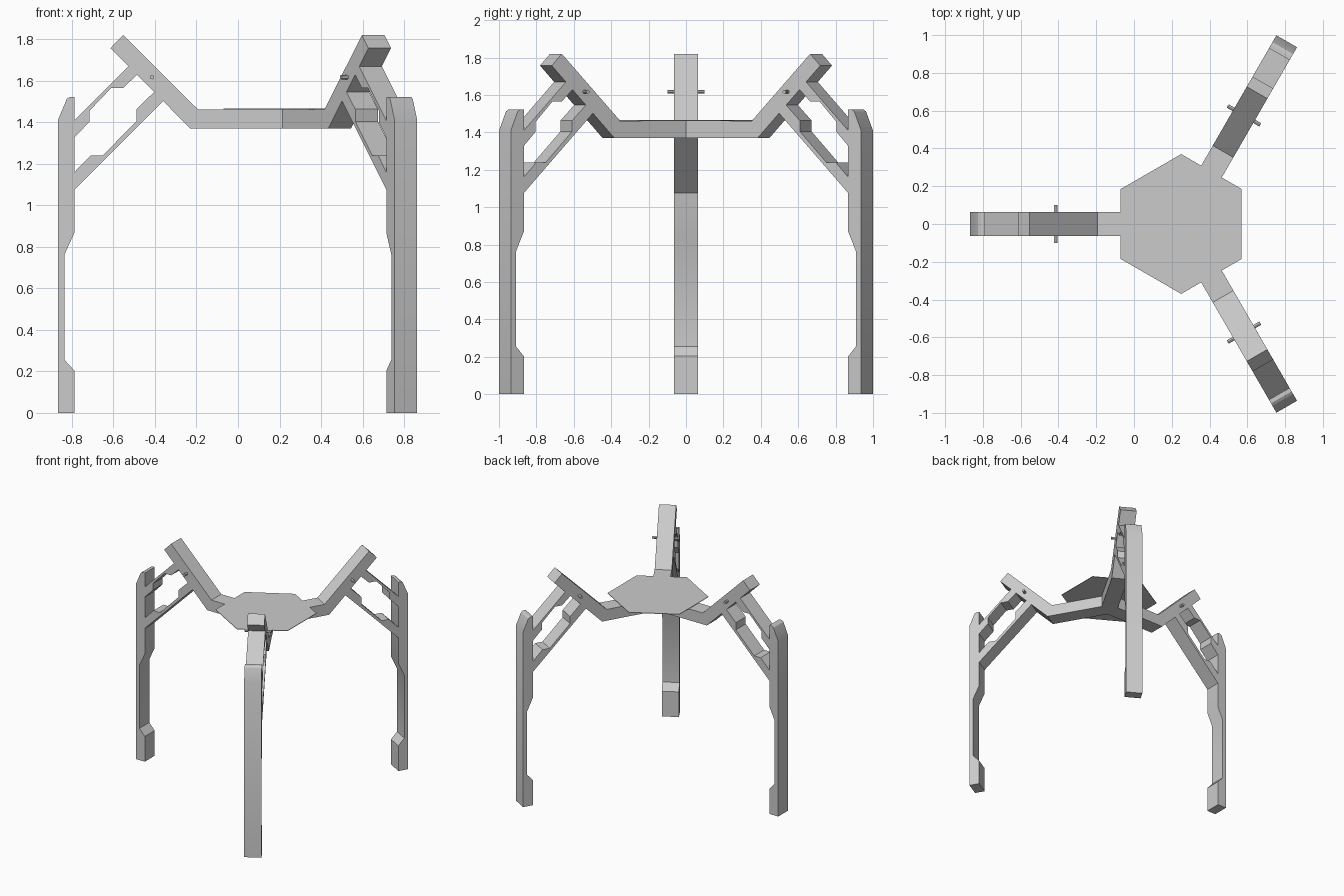
import bpy, bmesh, math
from mathutils import Matrix

if "Cube" in bpy.data.objects:
    bpy.data.objects.remove(bpy.data.objects["Cube"], do_unlink=True)

HALF_WIDTH = 0.063
HUB_X = 0.25

grey = bpy.data.materials.new("plain_grey")
grey.use_nodes = True
colour = (0.6, 0.6, 0.6, 1)
grey.diffuse_color = colour
grey.node_tree.nodes["Principled BSDF"].inputs["Base Color"].default_value = colour


def finish(name, bm, angle=0.0):
    """Turn a bmesh into an object centred on the hub and turned about it."""
    bmesh.ops.recalc_face_normals(bm, faces=bm.faces)
    mesh = bpy.data.meshes.new(name)
    bm.to_mesh(mesh)
    bm.free()
    mesh.materials.append(grey)
    obj = bpy.data.objects.new(name, mesh)
    bpy.context.collection.objects.link(obj)
    obj.location.x = HUB_X
    obj.rotation_euler.z = angle
    bpy.ops.object.select_all(action='DESELECT')
    obj.select_set(True)
    bpy.context.view_layer.objects.active = obj
    bpy.ops.object.shade_smooth_by_angle(angle=math.radians(30))


def slab(name, profile, angle):
    """Extrude a (radius, height) outline across the leg width."""
    bm = bmesh.new()
    face = bm.faces.new([bm.verts.new((r, -HALF_WIDTH, z)) for r, z in profile])
    side = bmesh.ops.extrude_face_region(bm, geom=[face])
    verts = [g for g in side["geom"] if isinstance(g, bmesh.types.BMVert)]
    bmesh.ops.translate(bm, verts=verts, vec=(0, 2 * HALF_WIDTH, 0))
    finish(name, bm, angle)


def prism(name, sides, radius, depth, matrix, angle=0.0):
    bm = bmesh.new()
    bmesh.ops.create_cone(bm, cap_ends=True, segments=sides, radius1=radius,
                          radius2=radius, depth=depth, matrix=matrix)
    finish(name, bm, angle)


# Outlines shared by the three legs
parts = {
    "arm": [(.036, 1.371), (.48, 1.371), (.865, 1.757), (.803, 1.82),
            (.443, 1.462), (.036, 1.462)],
    "post": [(1.117, 0), (1.038, 0), (1.038, .203), (1.086, .256),
             (1.086, .763), (1.038, .868), (1.038, 1.522), (1.06, 1.522),
             (1.075, 1.512), (1.117, 1.412)],
    "upper_link": [(1.038, 1.409), (.76, 1.687), (.718, 1.647), (.802, 1.566),
                   (.86, 1.566), (.966, 1.455), (.966, 1.402), (1.038, 1.327)],
    "lower_link": [(1.038, 1.075), (.60, 1.513), (.645, 1.555), (.739, 1.463),
                   (.739, 1.405), (.903, 1.239), (.961, 1.239), (1.038, 1.16)],
}

# Three legs spread evenly round the hub
for label, degrees in (("right", 180), ("front", -60), ("back", 60)):
    angle = math.radians(degrees)
    for part, outline in parts.items():
        slab(f"{label}_{part}", outline, angle)
    pin_matrix = Matrix.Translation((.664, 0, 1.617)) @ Matrix.Rotation(math.pi / 2, 4, 'X')
    prism(f"{label}_pin", 12, .01, .2, pin_matrix, angle)

# Triangular core where the arms meet
core_radius = HALF_WIDTH / math.sin(math.radians(60))
core_turn = Matrix.Rotation(math.radians(90), 4, 'Z')
bm = bmesh.new()
ring = [(core_radius * math.cos(a), core_radius * math.sin(a))
        for a in (math.radians(d) for d in (0, 120, 240))]
core = bm.faces.new([bm.verts.new((x, y, 1.371)) for x, y in ring])
top = bmesh.ops.extrude_face_region(bm, geom=[core])
bmesh.ops.translate(bm, vec=(0, 0, .091),
                    verts=[g for g in top["geom"] if isinstance(g, bmesh.types.BMVert)])
finish("hub_core", bm)

# Thin hexagonal top plate, flat sides facing the arms
prism("top_plate", 6, .37, .004, Matrix.Translation((0, 0, 1.464)))
